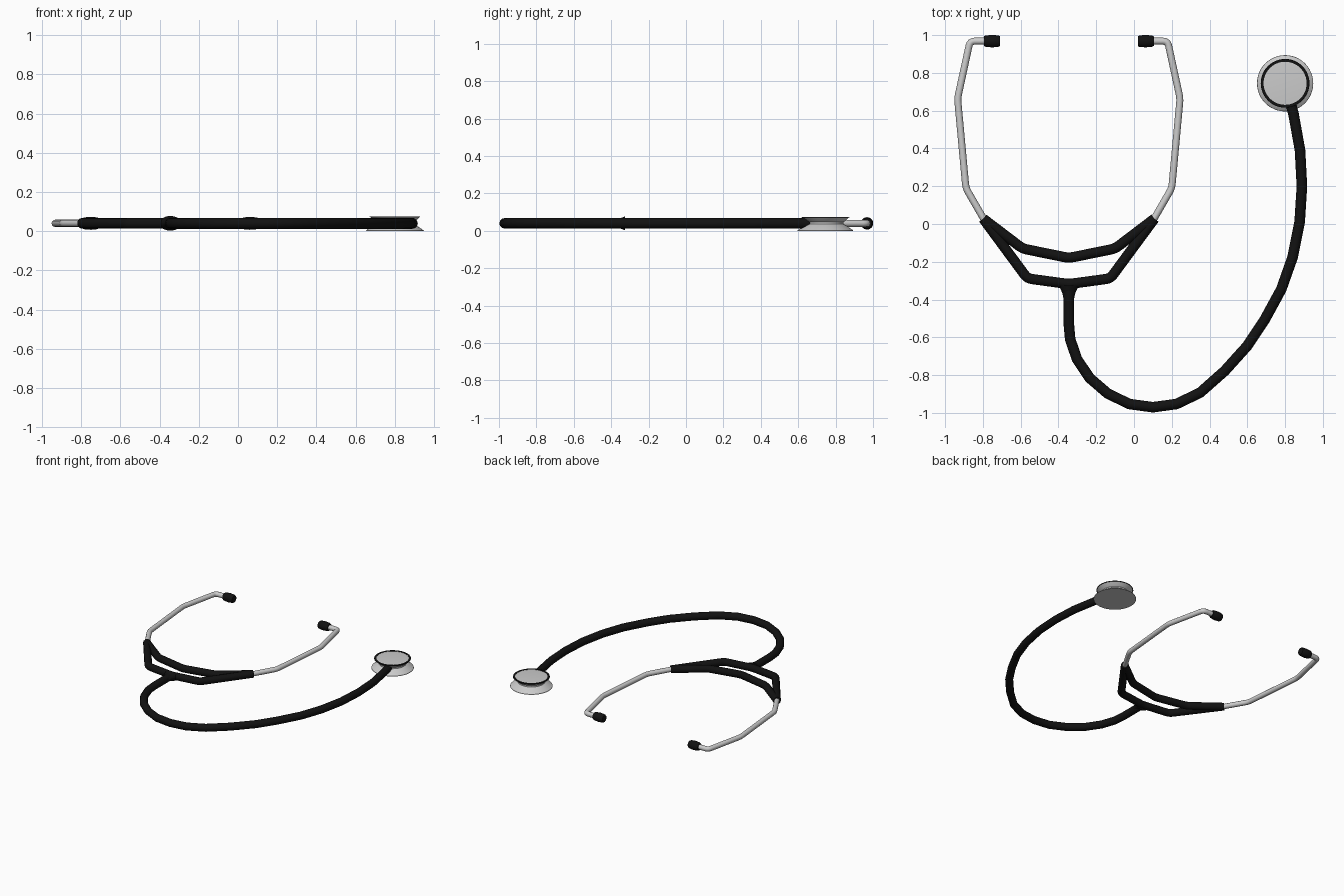
import bpy, bmesh, math
from mathutils import Vector, Matrix

if "Cube" in bpy.data.objects:
    bpy.data.objects.remove(bpy.data.objects["Cube"])

Z = 0.04        # centre height of all tubing
MID = -0.345    # symmetry line of the headset

black = bpy.data.materials.new("black_rubber")
black.diffuse_color = (0.006, 0.006, 0.006, 1)
black.use_nodes = True
black.node_tree.nodes["Principled BSDF"].inputs["Base Color"].default_value = black.diffuse_color


def finish(ob, mat, angle=35):
    if mat:
        ob.data.materials.append(mat)
    bpy.ops.object.select_all(action='DESELECT')
    ob.select_set(True)
    bpy.context.view_layer.objects.active = ob
    bpy.ops.object.shade_smooth_by_angle(angle=math.radians(angle))
    return ob


def round_corners(pts, d, n=4):
    """Replace every inner corner by a short arc starting d before it."""
    pts = [Vector((x, y, Z)) for x, y in pts]
    out = [pts[0]]
    for a, b, c in zip(pts, pts[1:], pts[2:]):
        p = b + (a - b).normalized() * d
        q = b + (c - b).normalized() * d
        for i in range(n + 1):
            t = i / n
            out.append(p * (1 - t) ** 2 + b * 2 * t * (1 - t) + q * t * t)
    return out + [pts[-1]]


def tube(name, pts, radius, mat=None, corner=0.025):
    path = round_corners(pts, corner) if corner else [Vector((x, y, Z)) for x, y in pts]
    cu = bpy.data.curves.new(name, 'CURVE')
    cu.dimensions = '3D'
    cu.twist_mode = 'Z_UP'
    cu.bevel_depth = radius
    cu.bevel_resolution = 4
    cu.use_fill_caps = True
    sp = cu.splines.new('POLY')
    sp.points.add(len(path) - 1)
    for p, co in zip(sp.points, path):
        p.co = (*co, 1)
    tmp = bpy.data.objects.new(name, cu)
    bpy.context.collection.objects.link(tmp)
    bpy.context.view_layer.update()
    me = bpy.data.meshes.new_from_object(tmp.evaluated_get(bpy.context.evaluated_depsgraph_get()))
    bpy.data.objects.remove(tmp)
    ob = bpy.data.objects.new(name, me)
    bpy.context.collection.objects.link(ob)
    return finish(ob, mat, 50)


def lathe(name, profile, matrix, mat=None, steps=32):
    """Spin (radius, height) points around local z."""
    bm = bmesh.new()
    vs = [bm.verts.new((r, 0, h)) for r, h in profile]
    es = [bm.edges.new(e) for e in zip(vs, vs[1:])]
    bmesh.ops.spin(bm, geom=vs + es, cent=(0, 0, 0), axis=(0, 0, 1),
                   angle=math.tau, steps=steps)
    bmesh.ops.remove_doubles(bm, verts=bm.verts, dist=1e-5)
    bmesh.ops.transform(bm, matrix=matrix, verts=bm.verts)
    bmesh.ops.recalc_face_normals(bm, faces=bm.faces)
    me = bpy.data.meshes.new(name)
    bm.to_mesh(me)
    bm.free()
    ob = bpy.data.objects.new(name, me)
    bpy.context.collection.objects.link(ob)
    return finish(ob, mat)


# Metal ear tubes and rubber ear tips, one per side
for side, s in (("right", 1), ("left", -1)):
    def flip(pts):
        return [(MID + s * (x - MID), y) for x, y in pts]
    tube(side + "_ear_tube", flip([(0.06, 0.968), (0.178, 0.968), (0.244, 0.665),
                                   (0.2, 0.19), (0.09, 0.0)]), 0.0185)
    tip = [(0, 0), (0.026, 0), (0.030, 0.008), (0.033, 0.04), (0.030, 0.075), (0.025, 0.085), (0, 0.085)]
    start = MID + s * (0.02 - MID)
    lathe(side + "_ear_tip", tip,
          Matrix.Translation((start, 0.968, Z)) @ Matrix.Rotation(s * math.pi / 2, 4, 'Y'), black, 24)

# Rubber yoke: upper spring cover and lower branch
upper = [(0.108, 0.028), (-0.1, -0.13), (MID, -0.18)]
lower = [(0.108, 0.028), (-0.125, -0.288), (MID, -0.318)]
for name, half in (("upper_yoke", upper), ("lower_yoke", lower)):
    tube(name, half + [(2 * MID - x, y) for x, y in half[-2::-1]], 0.027, black)

# Flared collar where the main tube leaves the yoke
lathe("yoke_collar", [(0, 0), (0.055, 0), (0.043, 0.022), (0.034, 0.042), (0.027, 0.075), (0, 0.075)],
      Matrix.Translation((MID, -0.325, Z)) @ Matrix.Diagonal((1, 1, 0.68, 1))
      @ Matrix.Rotation(math.pi / 2, 4, 'X'), black, 24)

# Long main tube to the chest piece
tube("main_tube", [(MID, -0.32), (MID, -0.53), (-0.338, -0.61), (-0.302, -0.715), (-0.235, -0.815),
                   (-0.14, -0.897), (-0.025, -0.953), (0.1, -0.97), (0.225, -0.953), (0.35, -0.893),
                   (0.48, -0.778), (0.6, -0.645), (0.69, -0.51), (0.78, -0.345), (0.84, -0.175),
                   (0.877, 0.01), (0.889, 0.2), (0.879, 0.39), (0.845, 0.58), (0.822, 0.67)],
     0.028, black, corner=0)

# Double-sided metal chest piece with a black rim
place = Matrix.Translation((0.8, 0.745, 0))
lathe("chest_piece", [(0, 0), (0.149, 0), (0.148, 0.003), (0.108, 0.031), (0.097, 0.036), (0.097, 0.046),
                      (0.106, 0.052), (0.126, 0.072), (0.117, 0.073), (0, 0.073)], place, None, 48)
lathe("chest_piece_rim", [(0.114, 0.071), (0.114, 0.075), (0.128, 0.075), (0.129, 0.071), (0.114, 0.071)],
      place, black, 48)
